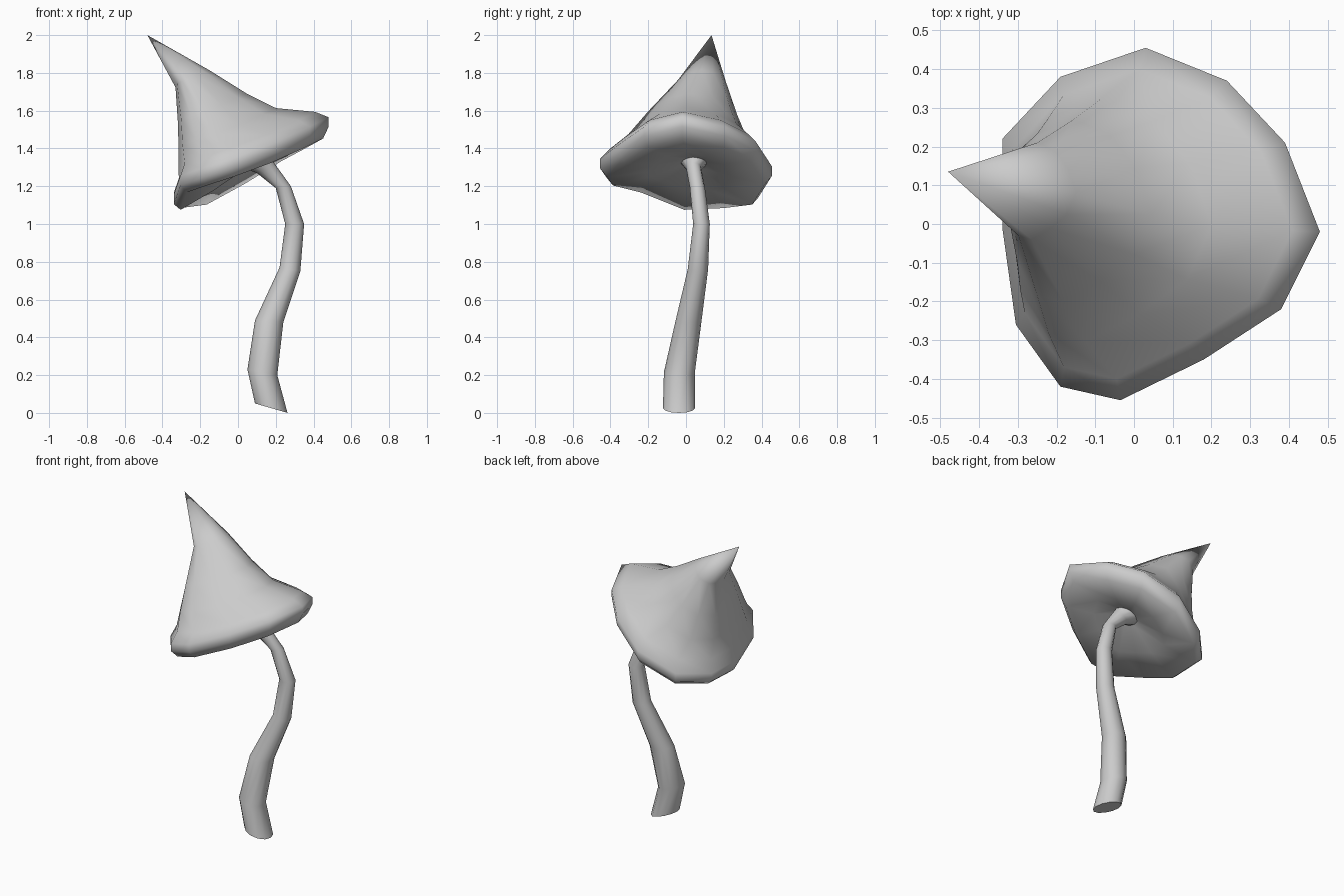
import bpy, bmesh, math
from mathutils import Vector

if "Cube" in bpy.data.objects:
    bpy.data.objects.remove(bpy.data.objects["Cube"])


def loft(name, rings, start=None, end=None):
    """Skin a list of equal-length rings; close the ends with a point or an n-gon."""
    bm = bmesh.new()
    loops = [[bm.verts.new(p) for p in ring] for ring in rings]
    n = len(loops[0])
    for a, b in zip(loops, loops[1:]):
        for i in range(n):
            j = (i + 1) % n
            bm.faces.new((a[i], a[j], b[j], b[i]))
    for loop, tip in ((loops[0], start), (loops[-1], end)):
        if tip is None:
            bm.faces.new(loop)
        else:
            v = bm.verts.new(tip)
            for i in range(n):
                bm.faces.new((loop[i], loop[(i + 1) % n], v))
    bmesh.ops.recalc_face_normals(bm, faces=bm.faces)
    mesh = bpy.data.meshes.new(name)
    bm.to_mesh(mesh)
    bm.free()
    obj = bpy.data.objects.new(name, mesh)
    bpy.context.collection.objects.link(obj)
    for p in mesh.polygons:
        p.use_smooth = True
    return obj


# Cap: an irregular tilted 12-sided rim, scaled up towards a bent tip
rim = [(0.48, -0.02, 1.53), (0.39, 0.21, 1.48), (0.24, 0.37, 1.40), (0.03, 0.455, 1.27),
       (-0.19, 0.38, 1.15), (-0.34, 0.22, 1.13), (-0.34, -0.01, 1.12), (-0.305, -0.26, 1.22),
       (-0.19, -0.42, 1.26), (-0.035, -0.455, 1.31), (0.18, -0.35, 1.39), (0.38, -0.22, 1.48)]
rim_centre = Vector((0.05, 0, 1.31))

# centre x, y, z, scale, extra y scale
sections = [
    (-0.245, 0.085, 1.765, 0.22, 1.25),
    (-0.145, 0.035, 1.595, 0.44, 1.18),
    (-0.07, 0.01, 1.475, 0.63, 1.10),
    (0.03, 0.00, 1.40, 0.88, 1.00),
    (0.05, 0.00, 1.345, 1.00, 1.00),
    (0.05, 0.00, 1.295, 1.00, 1.00),
    (0.055, 0.00, 1.25, 0.92, 1.00),
    (0.065, 0.01, 1.272, 0.50, 1.00),
    (0.09, 0.04, 1.315, 0.17, 1.00),
]
cap_rings = []
for x, y, z, s, sy in sections:
    ring = []
    for p in rim:
        d = (Vector(p) - rim_centre) * s
        ring.append(Vector((x + d.x, y + d.y * sy, z + d.z)))
    cap_rings.append(ring)
loft("cap", cap_rings, start=(-0.48, 0.135, 2.0), end=(0.08, 0.04, 1.35))

# Stem: left and right edge points, y centre and y radius per section
stem = [
    (0.09, 0.05, 0.262, 0.00, -0.037, 0.085),
    (0.05, 0.23, 0.208, 0.20, -0.035, 0.082),
    (0.09, 0.49, 0.24, 0.48, 0.013, 0.069),
    (0.22, 0.77, 0.33, 0.75, 0.063, 0.054),
    (0.25, 1.00, 0.35, 1.00, 0.082, 0.044),
    (0.20, 1.19, 0.28, 1.20, 0.06, 0.04),
    (0.10, 1.27, 0.19, 1.325, 0.04, 0.04),
    (0.02, 1.30, 0.16, 1.37, 0.045, 0.08),
]
sides = 12
stem_rings = []
for xl, zl, xr, zr, y, ry in stem:
    mid = Vector(((xl + xr) / 2, y, (zl + zr) / 2))
    half = Vector(((xr - xl) / 2, 0, (zr - zl) / 2))
    stem_rings.append([mid + half * math.cos(t) + Vector((0, ry * math.sin(t), 0))
                       for t in (2 * math.pi * i / sides for i in range(sides))])
stalk = loft("stem", stem_rings)
bpy.ops.object.select_all(action='DESELECT')
stalk.select_set(True)
bpy.context.view_layer.objects.active = stalk
bpy.ops.object.shade_smooth_by_angle(angle=math.radians(60))
